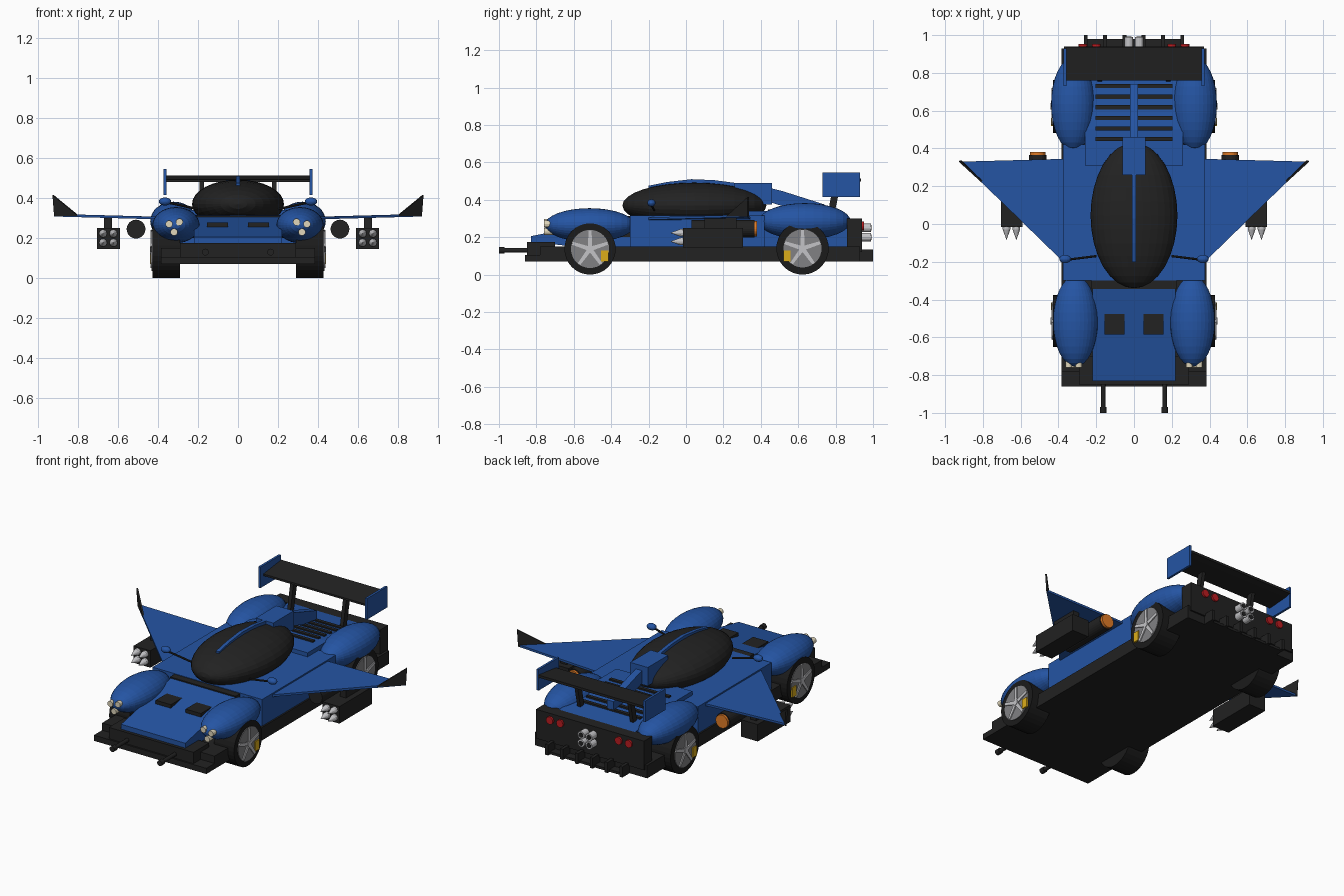
import bpy, bmesh, math
from mathutils import Vector

if "Cube" in bpy.data.objects:
    bpy.data.objects.remove(bpy.data.objects["Cube"])


def mat(name, r, g, b):
    m = bpy.data.materials.new(name)
    m.diffuse_color = (r, g, b, 1)
    m.use_nodes = True
    m.node_tree.nodes["Principled BSDF"].inputs["Base Color"].default_value = m.diffuse_color
    return m


BLUE = mat("blue paint", 0.018, 0.09, 0.37)
BLACK = mat("black trim", 0.016, 0.016, 0.016)
TYRE = mat("tyre rubber", 0.011, 0.011, 0.011)
GREY = mat("rim grey", 0.22, 0.22, 0.23)
SILVER = mat("silver metal", 0.55, 0.55, 0.57)
RED = mat("red lamp", 0.5, 0.012, 0.015)
ORANGE = mat("orange nozzle", 0.75, 0.2, 0.02)
YELLOW = mat("yellow caliper", 0.72, 0.42, 0.01)
CREAM = mat("cream lamp", 0.75, 0.68, 0.5)


def finish(name, bm, m):
    bmesh.ops.recalc_face_normals(bm, faces=bm.faces)
    me = bpy.data.meshes.new(name)
    bm.to_mesh(me)
    bm.free()
    me.materials.append(m)
    ob = bpy.data.objects.new(name, me)
    bpy.context.collection.objects.link(ob)
    return ob


def box(name, m, x, y, z):
    """Box from (min, max) pairs."""
    bm = bmesh.new()
    bmesh.ops.create_cube(bm, size=1)
    for v in bm.verts:
        v.co = Vector([(r[0] + r[1]) / 2 + c * (r[1] - r[0]) for r, c in zip((x, y, z), v.co)])
    return finish(name, bm, m)


def rod(name, m, a, b, r1, r2=None, n=16):
    """Cylinder or cone from point a to point b."""
    a, b = Vector(a), Vector(b)
    bm = bmesh.new()
    bmesh.ops.create_cone(bm, cap_ends=True, segments=n, radius1=r1,
                          radius2=r1 if r2 is None else r2, depth=(b - a).length)
    q = (b - a).to_track_quat('Z', 'Y')
    for v in bm.verts:
        v.co = q @ v.co + (a + b) / 2
    return finish(name, bm, m)


def ball(name, m, c, r, u=32, v=16):
    """Ellipsoid with its poles along y."""
    bm = bmesh.new()
    bmesh.ops.create_uvsphere(bm, u_segments=u, v_segments=v, radius=1)
    for p in bm.verts:
        p.co = Vector((c[0] + p.co.x * r[0], c[1] + p.co.z * r[1], c[2] + p.co.y * r[2]))
    return finish(name, bm, m)


def prism(name, m, pts, off):
    """Polygon pushed along an offset vector."""
    bm = bmesh.new()
    f = bm.faces.new([bm.verts.new(p) for p in pts])
    ext = bmesh.ops.extrude_face_region(bm, geom=[f])
    for v in ext["geom"]:
        if isinstance(v, bmesh.types.BMVert):
            v.co += Vector(off)
    return finish(name, bm, m)


def profile(name, m, yz, hw):
    """Side profile spanning -hw to hw in x."""
    return prism(name, m, [(-hw, y, z) for y, z in yz], (2 * hw, 0, 0))


# Floor, bumpers and diffuser
box("floor", BLACK, (-.385, .385), (-.78, .93), (.07, .15))
box("splitter", BLACK, (-.385, .385), (-.86, -.74), (.07, .105))
box("front_bumper", BLACK, (-.29, .29), (-.85, -.7), (.07, .175))
box("rear_panel", BLACK, (-.37, .37), (.86, .94), (.12, .3))
box("diffuser", BLACK, (-.265, .265), (.86, .98), (.07, .085))
for i in range(6):
    x = -.255 + i * .102
    box("diffuser_fin", BLACK, (x - .01, x + .01), (.92, 1.0), (.07, .135))

# Main body, hood and engine deck
box("main_body", BLUE, (-.375, .375), (-.3, .42), (.15, .315))
profile("hood", BLUE, [(-.83, .175), (-.83, .205), (-.345, .305), (-.3, .305), (-.3, .15), (-.6, .15)], .22)
box("cowl", BLACK, (-.225, .225), (-.345, -.298), (.2, .312))
profile("engine_deck", BLUE, [(.31, .15), (.31, .34), (.5, .34), (.87, .3), (.87, .15)], .26)
for i in range(6):
    y = .45 + i * .056
    z = .34 - max(0, y - .5) * .108
    box("louver", BLACK, (-.205, .205), (y - .011, y + .011), (z - .02, z + .009))

# Canopy, roof strip, scoop and spine
ball("canopy", BLACK, (0, .045, .37), (.23, .385, .122))
arc = [(-.2, .475), (-.1, .495), (.03, .51), (.15, .505), (.28, .488)]
profile("roof_strip", BLUE, arc + [(y, z - .03) for y, z in reversed(arc)], .011)
box("roof_scoop", BLUE, (-.06, .06), (.26, .46), (.375, .49))
profile("spine", BLUE, [(.44, .465), (.52, .445), (.74, .375), (.74, .32), (.6, .34), (.44, .39)], .022)

# Rear wing
profile("rear_wing", BLACK, [(.76, .48), (.76, .492), (.91, .51), (.935, .513), (.935, .498), (.9, .49)], .36)

for s in (-1, 1):
    def span(a, b):
        return tuple(sorted((s * a, s * b)))

    box("wing_endplate", BLUE, span(.358, .372), (.73, .93), (.415, .545))
    prism("wing_strut", BLACK, [(s * .17, .755, .31), (s * .17, .79, .31), (s * .17, .83, .495), (s * .17, .79, .495)],
          (s * .022, 0, 0))

    # Fenders and headlights
    ball("front_fender", BLUE, (s * .31, -.515, .265), (.118, .24, .09))
    ball("rear_fender", BLUE, (s * .322, .635, .285), (.117, .245, .097))
    for x, z in ((.345, .27), (.293, .28), (.32, .23)):
        rod("headlight", CREAM, (s * x, -.69, z), (s * x, -.76, z), .018, n=12)
    box("hood_vent", BLACK, span(.05, .155), (-.585, -.465), (.2, .278))

    # Wheels with five spokes and calipers
    for y, cal, r in ((-.513, .078, .137), (.623, -.083, .14)):
        rod("tyre", TYRE, (s * .29, y, r), (s * .428, y, r), r, n=32)
        rod("rim", GREY, (s * .42, y, r), (s * .432, y, r), .102, n=32)
        rod("hub", SILVER, (s * .42, y, r), (s * .441, y, r), .018, n=12)
        for k in range(5):
            t = math.radians(90 + 72 * k)
            d, e = Vector((0, math.cos(t), math.sin(t))), Vector((0, -math.sin(t), math.cos(t)))
            c = Vector((s * .43, y, r))
            prism("spoke", SILVER, [c + e * .012, c + d * .1 + e * .008, c + d * .1 - e * .008, c - e * .012],
                  (s * .008, 0, 0))
        box("caliper", YELLOW, span(.4, .439), (y + cal - .02, y + cal + .02), (.07, .13))

    # Swept wing and winglet
    prism("side_wing", BLUE, [(s * .36, .345, .293), (s * .92, .33, .308), (s * .37, -.205, .293)], (0, 0, .013))
    prism("winglet", BLACK, [(s * .92, .33, .31), (s * .80, .213, .31), (s * .928, .33, .415)],
          (-s * .007, .007, 0))

    # Missile pod, pylon and missiles
    box("missile_pod", BLACK, span(.59, .705), (-.015, .305), (.145, .25))
    box("pylon", BLACK, span(.63, .67), (.1, .27), (.245, .302))
    for x in (.623, .675):
        for z in (.177, .223):
            rod("missile", SILVER, (s * x, 0, z), (s * x, -.03, z), .02, n=12)
            rod("missile_tip", SILVER, (s * x, -.03, z), (s * x, -.085, z), .02, 0, n=12)

    # Booster under the wing
    rod("booster", BLACK, (s * .51, .03, .245), (s * .51, .365, .245), .047, n=24)
    rod("booster_nozzle", ORANGE, (s * .51, .36, .245), (s * .51, .38, .245), .041, n=24)

    # Mirrors
    rod("mirror_stalk", BLACK, (s * .2, -.17, .345), (s * .36, -.19, .38), .006, n=8)
    ball("mirror", BLUE, (s * .365, -.185, .383), (.031, .022, .02), 16, 10)

    # Front guns
    rod("gun_barrel", BLACK, (s * .163, -.84, .13), (s * .163, -.98, .13), .012)
    rod("gun_muzzle", BLACK, (s * .163, -.97, .13), (s * .163, -1.0, .13), .017)

    # Tail lamps and exhausts
    for x in (.2, .27):
        rod("tail_lamp", RED, (s * x, .92, .26), (s * x, .952, .26), .023)
    for z in (.2, .25):
        rod("exhaust", SILVER, (s * .027, .93, z), (s * .027, .99, z), .023)
        rod("exhaust_bore", BLACK, (s * .027, .98, z), (s * .027, .992, z), .015)
